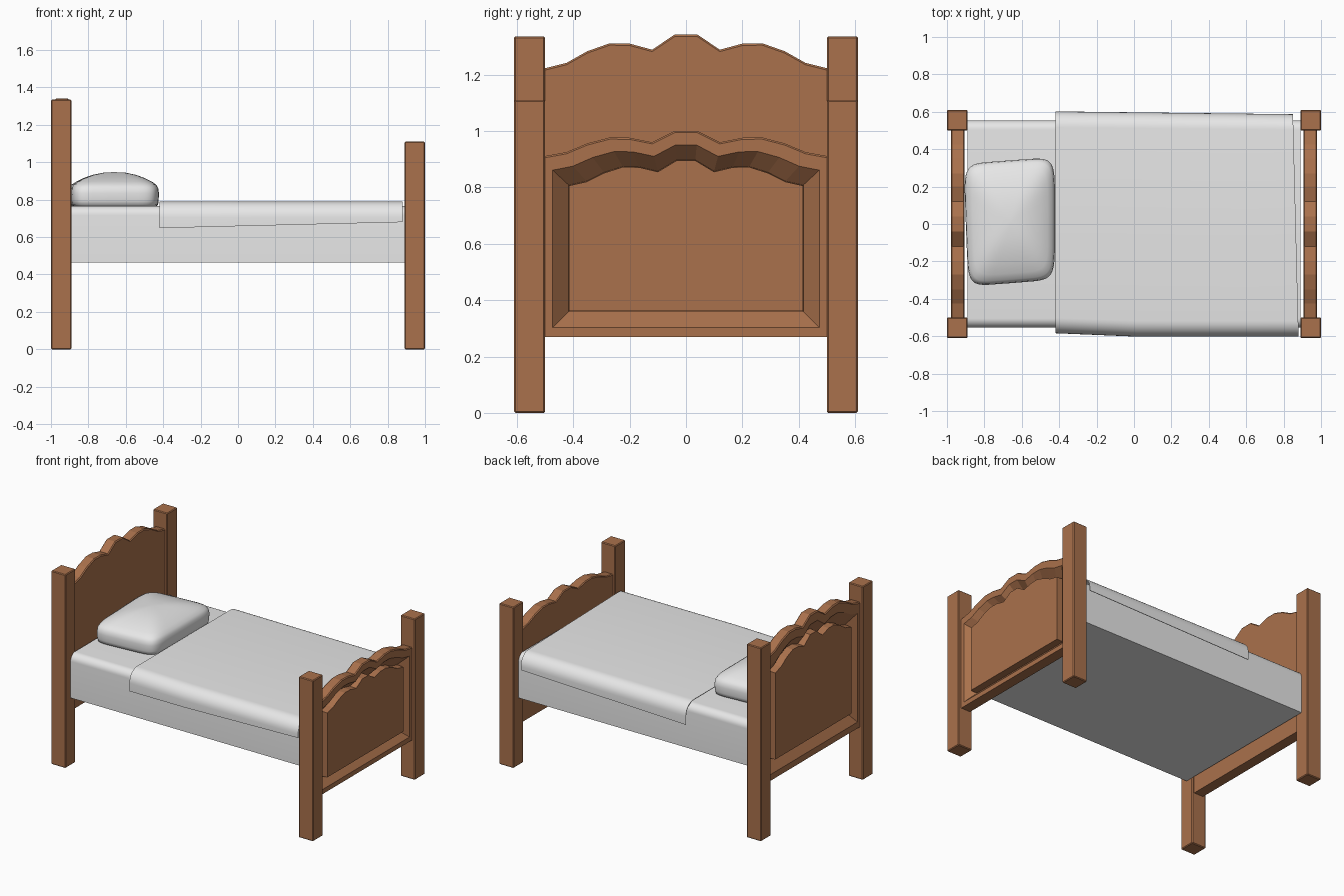
import bpy, bmesh, math

if "Cube" in bpy.data.objects:
    bpy.data.objects.remove(bpy.data.objects["Cube"])


def material(name, rgb):
    m = bpy.data.materials.new(name)
    m.diffuse_color = (*rgb, 1)
    m.use_nodes = True
    m.node_tree.nodes["Principled BSDF"].inputs["Base Color"].default_value = m.diffuse_color
    return m


WOOD = material("warm wood", (0.40, 0.165, 0.072))
LINEN = material("white linen", (0.8, 0.8, 0.8))


def finish(name, bm, mat, angle=None):
    bmesh.ops.recalc_face_normals(bm, faces=bm.faces)
    me = bpy.data.meshes.new(name)
    bm.to_mesh(me)
    bm.free()
    ob = bpy.data.objects.new(name, me)
    bpy.context.collection.objects.link(ob)
    me.materials.append(mat)
    if angle:
        bpy.ops.object.select_all(action='DESELECT')
        ob.select_set(True)
        bpy.context.view_layer.objects.active = ob
        bpy.ops.object.shade_smooth_by_angle(angle=math.radians(angle))
    return ob


def loft(name, rings, mat, angle=None):
    """Skin a list of equal-length closed rings and cap both ends."""
    bm = bmesh.new()
    vs = [[bm.verts.new(p) for p in ring] for ring in rings]
    n = len(rings[0])
    for a, b in zip(vs, vs[1:]):
        for i in range(n):
            j = (i + 1) % n
            bm.faces.new((a[i], a[j], b[j], b[i]))
    bm.faces.new(vs[0])
    bm.faces.new(vs[-1])
    return finish(name, bm, mat, angle)


# Posts: square, lightly bevelled, taller at the head
for sx, end, h in ((-1, "head", 1.335), (1, "foot", 1.11)):
    for sy, side in ((-1, "front"), (1, "back")):
        bm = bmesh.new()
        bmesh.ops.create_cube(bm, size=1)
        for v in bm.verts:
            v.co = (sx * 0.945 + v.co.x * 0.11, sy * 0.555 + v.co.y * 0.11, (v.co.z + 0.5) * h)
        bmesh.ops.bevel(bm, geom=bm.edges[:], offset=0.005, segments=1, affect='EDGES')
        finish(f"{end}_{side}_post", bm, WOOD)

# Boards: scalloped outline, sloped groove and raised field panel on the outer face
half = [(0.5, 0.911), (0.424, 0.925), (0.35, 0.956), (0.27, 0.977),
        (0.2, 0.976), (0.12, 0.96), (0.04, 1.0)]
crest = [(-y, z) for y, z in half] + half[::-1]


def board_ring(x, sx, width, drop, bottom, zs):
    pts = [(y * width, z - drop) for y, z in crest]
    pts += [(0.5 * width, bottom), (-0.5 * width, bottom)]
    return [(sx * x, y, z * zs) for y, z in pts]


for sx, name, zs in ((-1, "headboard", 1.342), (1, "footboard", 1.0)):
    spec = [(0.906, 1, 0.005, 0.27), (0.912, 1, 0, 0.27), (0.972, 1, 0, 0.27),
            (0.978, 1, 0.006, 0.27), (0.978, 0.946, 0.05, 0.302),
            (0.922, 0.832, 0.103, 0.36), (0.972, 0.83, 0.105, 0.361)]
    loft(name, [board_ring(x, sx, w, d, b, zs) for x, w, d, b in spec], WOOD)


def arch(hw, top, hem, r, steps=8):
    """Section with rounded top corners, from front hem to back hem."""
    arc = [(hw - r + r * math.cos(a), top - r + r * math.sin(a))
           for a in (math.pi / 2 * i / steps for i in range(steps + 1))]
    pts = [(hw, hem)] + arc
    return [(-y, z) for y, z in pts] + pts[::-1]


# Mattress
loft("mattress", [[(x, y, z) for y, z in arch(0.554, 0.767, 0.465, 0.05)]
                  for x in (-0.89, 0.89)], LINEN, 40)

# Blanket: thin draped sheet whose hem rises towards the foot
rings = []
for i in range(7):
    t = i / 6
    hem = 0.648 + 0.032 * t
    sec = arch(0.602, 0.79, hem, 0.085) + arch(0.598, 0.786, hem, 0.082)[::-1]
    rings.append([(-0.42 + t * (1.285 - 0.015 * y / 0.6),
                   y * (1 - 0.025 * t if y > 0 else 0.97 + 0.03 * min(1, t * 3)), z)
                  for y, z in sec])
loft("blanket", rings, LINEN, 40)

# Pillow: stacked rounded-square rings that become round at the crown
layers = [(0.04, 0.764), (0.93, 0.764), (0.98, 0.772), (0.995, 0.795), (1, 0.835), (0.985, 0.862),
          (0.94, 0.88), (0.84, 0.897), (0.68, 0.916), (0.48, 0.933), (0.26, 0.944), (0.04, 0.947)]
rings = []
for r, z in layers:
    e = 2 / (2 + 5 * r)
    ring = []
    for k in range(56):
        a = 2 * math.pi * k / 56
        c, s = math.cos(a), math.sin(a)
        u = r * math.copysign(abs(c) ** e, c)
        v = r * math.copysign(abs(s) ** e, s)
        # slightly skewed corners
        ring.append((-0.661 + 0.238 * u - 0.006 * v * (1 - u),
                     0.012 + 0.328 * v + 0.018 * u, z))
    rings.append(ring)
loft("pillow", rings, LINEN, 60)
